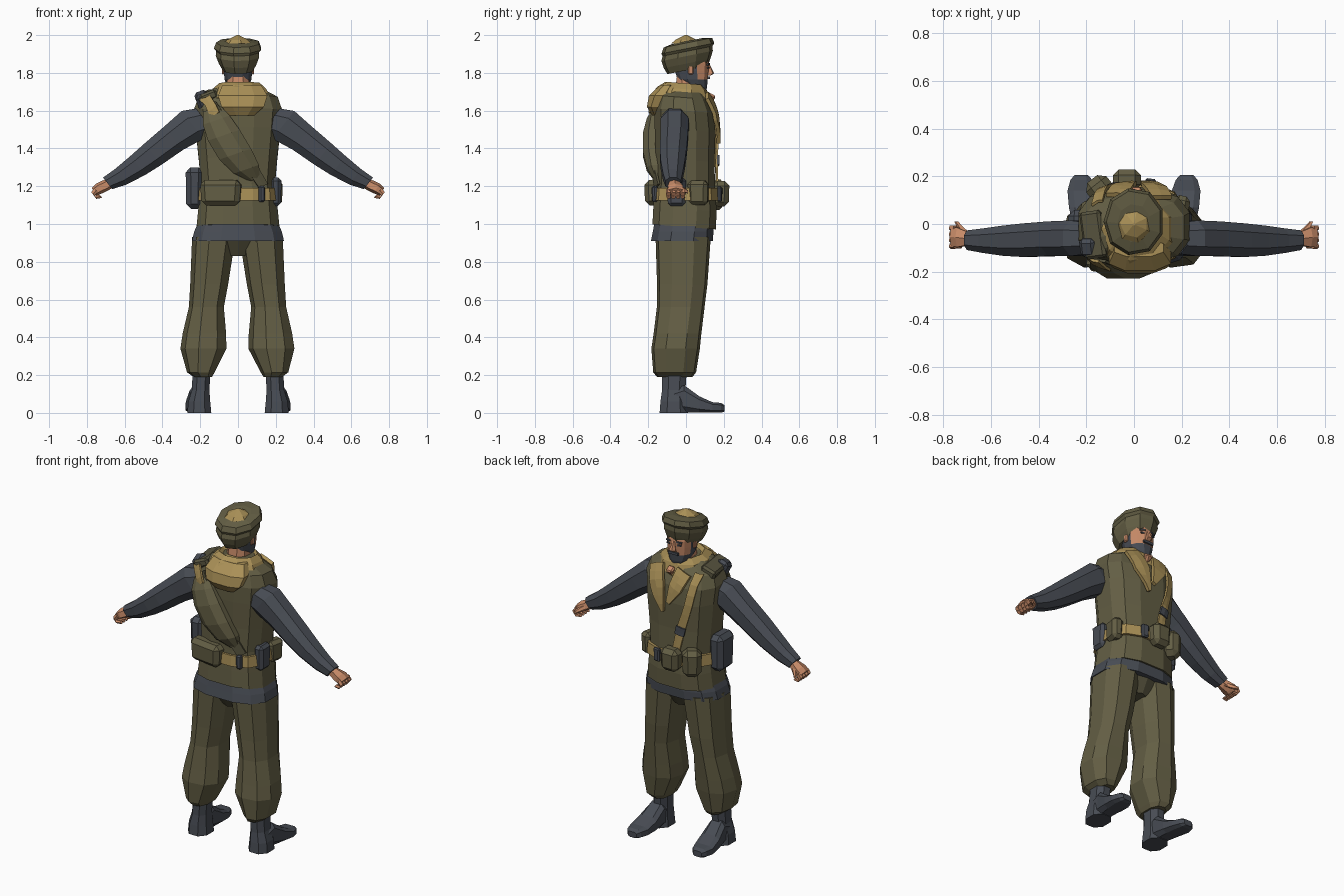
import bpy, bmesh, math
from mathutils import Vector, Euler
from mathutils.bvhtree import BVHTree


def material(name, rgb):
    m = bpy.data.materials.new(name)
    m.diffuse_color = (*rgb, 1)
    return m


OLIVE = material("olive cloth", (0.125, 0.112, 0.058))
DARK_OLIVE = material("dark olive cloth", (0.098, 0.090, 0.050))
CHARCOAL = material("charcoal", (0.064, 0.072, 0.088))
TAN = material("tan cloth", (0.40, 0.28, 0.095))
SKIN = material("skin", (0.58, 0.26, 0.14))


def finish(name, bm, mats):
    bmesh.ops.recalc_face_normals(bm, faces=bm.faces[:])
    me = bpy.data.meshes.new(name)
    bm.to_mesh(me)
    bm.free()
    for m in mats:
        me.materials.append(m)
    ob = bpy.data.objects.new(name, me)
    bpy.context.collection.objects.link(ob)
    return ob


def loft(name, mat, rings, n=8, u=(1, 0, 0), v=(0, 1, 0), p=0.85, slope=0.0, extra=(), rule=None):
    """Skin rings of (x, y, z, radius_u, radius_v); slope tilts the rings front to back."""
    bm = bmesh.new()
    u, v = Vector(u).normalized(), Vector(v).normalized()
    loops = []
    for x, y, z, ru, rv in rings:
        loop = []
        for i in range(n):
            a = 2 * math.pi * (i + 0.5) / n
            c, s = math.cos(a), math.sin(a)
            off = u * math.copysign(abs(c) ** p, c) * ru + v * math.copysign(abs(s) ** p, s) * rv
            off.z += slope * off.y
            loop.append(bm.verts.new(Vector((x, y, z)) + off))
        loops.append(loop)
    for a, b in zip(loops, loops[1:]):
        for i in range(n):
            j = (i + 1) % n
            bm.faces.new((a[i], a[j], b[j], b[i]))
    bm.faces.new(loops[0][::-1])
    bm.faces.new(loops[-1])
    if rule:
        for f in bm.faces:
            f.material_index = rule(f.calc_center_median())
    return finish(name, bm, (mat, *extra))


def box(name, mat, loc, size, rot=(0, 0, 0), bevel=0.02, taper=1.0):
    bm = bmesh.new()
    bmesh.ops.create_cube(bm, size=1)
    for vert in bm.verts:
        if vert.co.z < 0:
            vert.co.x *= taper
            vert.co.y *= taper
        vert.co = Vector(a * b for a, b in zip(vert.co, size))
    if bevel:
        bmesh.ops.bevel(bm, geom=bm.edges[:], offset=bevel, segments=1, affect='EDGES')
    e = Euler([math.radians(r) for r in rot])
    for vert in bm.verts:
        vert.co = e.to_matrix() @ vert.co + Vector(loc)
    return finish(name, bm, (mat,))


# Vest, with slightly dropped front hem
vest = loft("vest", OLIVE, [
    (0, -.01, .985, .225, .172), (0, -.005, 1.08, .215, .172), (0, -.005, 1.2, .20, .163),
    (0, -.005, 1.34, .213, .16), (0, -.005, 1.5, .23, .165), (0, -.01, 1.6, .24, .16),
    (0, -.015, 1.67, .215, .135), (0, -.015, 1.73, .10, .09)], n=12, p=.75, slope=-.08)
body = bmesh.new()
body.from_mesh(vest.data)
tree = BVHTree.FromBMesh(body)
body.free()


def on_vest(x, z, side, gap):
    hit = tree.ray_cast(Vector((x, side, z)), Vector((0, -side, 0)))
    return hit[0] + hit[1] * gap if hit[0] else Vector((x, side * .05, z))


def strap(name, mat, points, side, gap=.008, thick=.012):
    """Cloth band laid on the vest through points of (x, z, half_width)."""
    bm = bmesh.new()
    rows = []
    steps = 3
    dense = [tuple(a + (b - a) * k / steps for a, b in zip(p, q))
             for p, q in zip(points, points[1:]) for k in range(steps)] + [points[-1]]
    for i, (x, z, w) in enumerate(dense):
        a, b = dense[max(i - 1, 0)], dense[min(i + 1, len(dense) - 1)]
        d = Vector((b[0] - a[0], b[1] - a[1])).normalized()
        rows.append([bm.verts.new(on_vest(x - d.y * w * s, z + d.x * w * s, side, gap)) for s in (-1, 0, 1)])
    for a, b in zip(rows, rows[1:]):
        for i in (0, 1):
            bm.faces.new((a[i], a[i + 1], b[i + 1], b[i]))
    ob = finish(name, bm, (mat,))
    mod = ob.modifiers.new("thickness", 'SOLIDIFY')
    mod.thickness, mod.offset = thick, 0
    return ob


# Shirt tail and hips
loft("shirt_tail", CHARCOAL, [(0, -.022, .91, .25, .168), (0, -.015, .96, .238, .165),
                              (0, -.01, 1.01, .215, .16)], n=12, p=.75)
loft("hips", DARK_OLIVE, [(0, -.015, .83, .05, .09), (0, -.015, .92, .21, .14)], n=10)

# Legs, boots, arms and hands on both sides
for s, side in ((-1, "left"), (1, "right")):
    loft(side + "_trouser_leg", OLIVE, [
        (s * .185, -.06, .19, .05, .095), (s * .195, -.06, .215, .075, .115),
        (s * .18, -.055, .34, .125, .13), (s * .175, -.045, .42, .118, .128),
        (s * .165, -.028, .56, .095, .128), (s * .15, -.02, .68, .103, .135),
        (s * .125, -.015, .93, .118, .148)], n=9)
    loft(side + "_boot_shaft", CHARCOAL, [
        (s * .205, -.065, 0, .068, .08), (s * .205, -.065, .06, .062, .075),
        (s * .198, -.065, .12, .05, .066), (s * .192, -.06, .24, .05, .07)], n=8)
    loft(side + "_boot_foot", CHARCOAL, [
        (s * .203, -.08, .06, .05, .06), (s * .205, -.01, .075, .054, .075),
        (s * .212, .07, .045, .064, .045), (s * .219, .14, .029, .063, .029),
        (s * .221, .185, .027, .048, .027), (s * .221, .205, .024, .03, .018)],
        n=8, v=(0, 0, 1), p=.6)
    loft(side + "_sleeve", CHARCOAL, [
        (s * .17, -.06, 1.545, .07, .09), (s * .24, -.06, 1.525, .08, .10),
        (s * .34, -.062, 1.455, .078, .085), (s * .45, -.068, 1.37, .075, .077),
        (s * .53, -.07, 1.31, .068, .068), (s * .62, -.07, 1.25, .055, .055),
        (s * .69, -.068, 1.215, .044, .042)], n=8, u=(0, 1, 0), v=(s * .62, 0, .78))
    loft(side + "_palm", SKIN, [
        (s * .67, -.065, 1.22, .025, .026), (s * .70, -.06, 1.205, .034, .03),
        (s * .735, -.056, 1.188, .046, .03), (s * .762, -.054, 1.17, .042, .024)],
        n=6, u=(0, 1, 0), v=(s * .5, 0, .85))
    for i in range(4):
        y = -.092 + i * .025
        loft(f"{side}_finger_{i + 1}", SKIN, [
            (s * .75, y, 1.18, .013, .016), (s * .769, y, 1.158, .013, .014),
            (s * .757, y, 1.142, .012, .012), (s * .725, y, 1.146, .010, .010)],
            n=5, u=(0, 1, 0), v=(s * .6, 0, .8))
    loft(side + "_thumb", SKIN, [
        (s * .70, -.04, 1.198, .018, .018), (s * .727, -.015, 1.182, .015, .015),
        (s * .745, .01, 1.17, .009, .009)], n=5, u=(1, 0, 0), v=(0, 0, 1))

# Head: bearded jaw and hair by position, skin face
loft("neck", SKIN, [(0, .0, 1.64, .07, .07), (0, .01, 1.80, .06, .06)], n=8)
loft("head", SKIN, [
    (0, .075, 1.695, .032, .03), (0, .058, 1.725, .058, .055), (0, .035, 1.765, .073, .082),
    (0, .03, 1.81, .078, .091), (0, .03, 1.85, .08, .094), (0, .02, 1.92, .08, .09)],
    n=12, extra=(CHARCOAL,), rule=lambda c: int(c.z < 1.765 or c.y < .06))
loft("nose", SKIN, [(0, .118, 1.785, .018, .012), (0, .128, 1.797, .019, .022),
                    (0, .122, 1.825, .011, .014), (0, .115, 1.85, .009, .008)], n=5)
box("moustache", CHARCOAL, (0, .121, 1.775), (.066, .012, .014), bevel=0)
for s, side in ((-1, "left"), (1, "right")):
    box(side + "_eye", CHARCOAL, (s * .036, .117, 1.828), (.022, .009, .008), (0, 0, -s * 14), 0)
    box(side + "_eyebrow", CHARCOAL, (s * .036, .118, 1.846), (.034, .009, .009), (0, s * 8, -s * 14), 0)
    box(side + "_ear", SKIN, (s * .079, .025, 1.815), (.014, .03, .045), bevel=.005)

# Wound turban with cap showing on top
loft("turban", OLIVE, [
    (0, .008, 1.815, .082, .108), (0, .006, 1.85, .102, .125), (0, .006, 1.89, .118, .138),
    (0, .008, 1.915, .116, .134), (0, .01, 1.93, .128, .142), (0, .01, 1.96, .116, .13),
    (0, .004, 1.968, .07, .08)], n=9, p=.95, slope=.2)
loft("cap_crown", TAN, [(0, 0, 1.955, .078, .08), (0, 0, 1.975, .058, .058),
                        (0, 0, 2.0, .006, .006)], n=7, p=1)

# Scarf: cowl round the neck, hood on the back and hanging tails
loft("scarf_cowl", TAN, [
    (.01, -.025, 1.61, .14, .15), (.015, -.03, 1.66, .17, .165),
    (.01, -.02, 1.715, .145, .135), (.01, -.01, 1.745, .11, .10),
    (.01, 0, 1.715, .08, .07)], n=9, p=.95, slope=-.08)
loft("scarf_hood", TAN, [
    (.02, -.155, 1.575, .07, .025), (.025, -.165, 1.62, .12, .045),
    (.025, -.14, 1.68, .14, .06), (.02, -.10, 1.735, .11, .04)], n=8)
strap("scarf_tail_right", TAN, [(.11, 1.67, .045), (.075, 1.56, .045), (.035, 1.43, .008)], 1, .018, .02)
strap("scarf_tail_left", TAN, [(-.07, 1.67, .045), (-.04, 1.58, .04), (0, 1.49, .012)], 1, .016, .02)
box("open_collar", SKIN, (.01, .128, 1.665), (.05, .05, .05), (-30, 0, 0), .01, .4)

# Sling bag across the back with its straps
loft("sling_bag", OLIVE, [
    (.09, -.15, 1.235, .03, .02), (.045, -.165, 1.29, .075, .045), (-.015, -.17, 1.37, .095, .062),
    (-.075, -.17, 1.47, .095, .062), (-.115, -.165, 1.55, .08, .045),
    (-.14, -.15, 1.61, .05, .02)], n=8, u=(.87, 0, .3))
strap("back_strap", DARK_OLIVE, [(-.14, 1.63, .03), (.0, 1.42, .03), (.13, 1.2, .025)], -1, .012)
strap("back_strap_tan", TAN, [(-.16, 1.66, .025), (-.11, 1.58, .025)], -1, .03)
strap("chest_strap", TAN, [(-.15, 1.67, .022), (-.12, 1.5, .022), (-.07, 1.32, .022), (-.045, 1.2, .022)], 1, .012)
strap("chest_strap_buckle", CHARCOAL, [(-.08, 1.36, .025), (-.068, 1.31, .025)], 1, .019)
box("shoulder_pad", DARK_OLIVE, (-.168, -.045, 1.675), (.095, .20, .05), (0, -22, 8), .012)
box("shoulder_patch", CHARCOAL, (-.185, -.09, 1.655), (.07, .08, .09), (20, -20, 0), .015)

# Belt, buckles and pouches: (name, colour, centre, size, turn)
loft("belt", TAN, [(0, -.005, 1.125, .222, .182), (0, -.005, 1.19, .216, .178)], n=12, p=.75)
for name, mat, loc, size, turn in (
        ("back_buckle", CHARCOAL, (.125, -.165, 1.158), (.035, .03, .085), 18),
        ("front_buckle", CHARCOAL, (.07, .178, 1.158), (.045, .025, .08), -8),
        ("large_back_pouch", OLIVE, (-.09, -.165, 1.165), (.22, .09, .135), -8),
        ("holster_pouch", CHARCOAL, (.20, -.05, 1.17), (.06, .10, .15), 0),
        ("right_side_pouch", OLIVE, (.195, .065, 1.165), (.07, .11, .13), -12),
        ("front_pouch", OLIVE, (-.03, .185, 1.16), (.12, .09, .135), 0),
        ("front_left_pouch", OLIVE, (-.145, .15, 1.155), (.11, .10, .16), 38),
        ("canteen", CHARCOAL, (-.23, -.015, 1.19), (.095, .15, .22), 0)):
    box(name, mat, loc, size, (0, 0, turn), min(size) * .28, .92)
